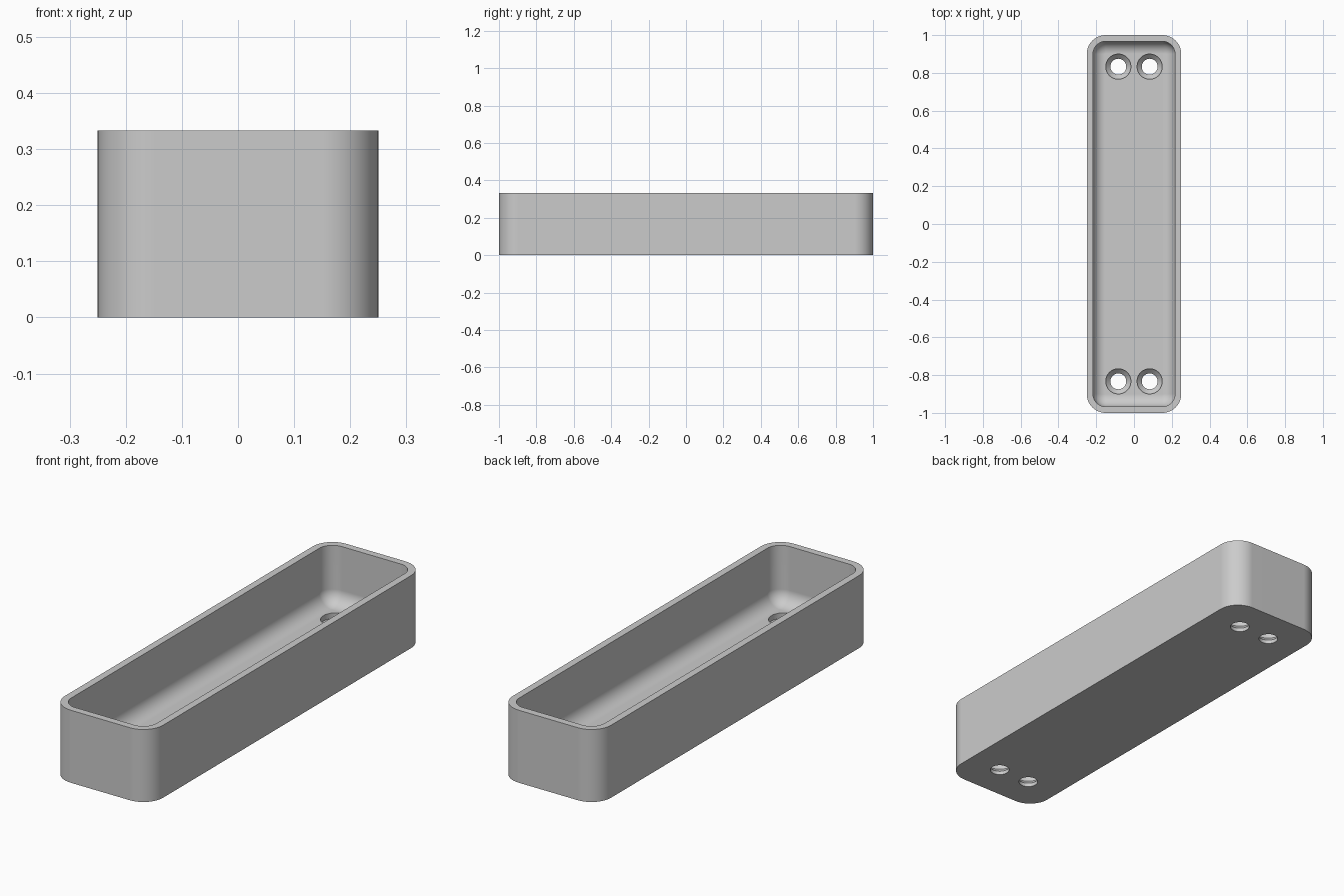
import bpy
import bmesh
from math import sin, cos, pi, radians

if "Cube" in bpy.data.objects:
    bpy.data.objects.remove(bpy.data.objects["Cube"])

HALF_X, HALF_Y, HEIGHT = 0.25, 1.0, 0.333
CORNER, WALL, FLOOR, FILLET = 0.1, 0.033, 0.067, 0.065

grey = bpy.data.materials.new("plain_grey")
grey.use_nodes = True
grey.diffuse_color = (0.6, 0.6, 0.6, 1)
grey.node_tree.nodes["Principled BSDF"].inputs["Base Color"].default_value = (0.6, 0.6, 0.6, 1)


def rounded_ring(bm, inset, z, steps=12):
    """Rounded rectangle of vertices, inset from the outer wall."""
    r = CORNER - inset
    cx, cy = HALF_X - CORNER, HALF_Y - CORNER
    ring = []
    for q, (sx, sy) in enumerate([(1, 1), (-1, 1), (-1, -1), (1, -1)]):
        for i in range(steps + 1):
            a = (q + i / steps) * pi / 2
            ring.append(bm.verts.new((sx * cx + r * cos(a), sy * cy + r * sin(a), z)))
    return ring


def circle_ring(bm, x, y, r, z, steps=40):
    return [bm.verts.new((x + r * cos(2 * pi * i / steps), y + r * sin(2 * pi * i / steps), z))
            for i in range(steps)]


def loft(bm, rings):
    """Skin a stack of rings and cap both ends."""
    for a, b in zip(rings, rings[1:]):
        for i in range(len(a)):
            j = (i + 1) % len(a)
            bm.faces.new((a[i], a[j], b[j], b[i]))
    bm.faces.new(rings[0][::-1])
    bm.faces.new(rings[-1])


def make_object(name, bm):
    bmesh.ops.recalc_face_normals(bm, faces=bm.faces)
    mesh = bpy.data.meshes.new(name)
    bm.to_mesh(mesh)
    bm.free()
    mesh.materials.append(grey)
    obj = bpy.data.objects.new(name, mesh)
    bpy.context.collection.objects.link(obj)
    return obj


# Tray: outer wall, rim, inner wall, rounded fillet, floor
bm = bmesh.new()
sections = [(0, 0), (0, HEIGHT), (WALL, HEIGHT)]
for i in range(11):
    a = i / 10 * pi / 2
    sections.append((WALL + FILLET * (1 - cos(a)), FLOOR + FILLET * (1 - sin(a))))
loft(bm, [rounded_ring(bm, inset, z) for inset, z in sections])
tray = make_object("tray", bm)

# Countersunk screw holes, two at each end
bm = bmesh.new()
hole_profile = [(0.042, -0.05), (0.042, 0.017), (0.0665, 0.042), (0.0665, 0.1)]
for x in (-0.083, 0.083):
    for y in (-0.833, 0.833):
        loft(bm, [circle_ring(bm, x, y, r, z) for r, z in hole_profile])
cutter = make_object("screw_hole_cutter", bm)
cutter.hide_render = True

cut = tray.modifiers.new("screw_holes", "BOOLEAN")
cut.operation = "DIFFERENCE"
cut.solver = "EXACT"
cut.object = cutter

bpy.ops.object.select_all(action="DESELECT")
tray.select_set(True)
bpy.context.view_layer.objects.active = tray
bpy.ops.object.modifier_apply(modifier=cut.name)
bpy.data.objects.remove(cutter)

# Smooth rounded surfaces, crisp rim and hole edges
bpy.ops.object.shade_smooth_by_angle(angle=radians(30))
weighted = tray.modifiers.new("flat_face_normals", "WEIGHTED_NORMAL")
weighted.keep_sharp = True
